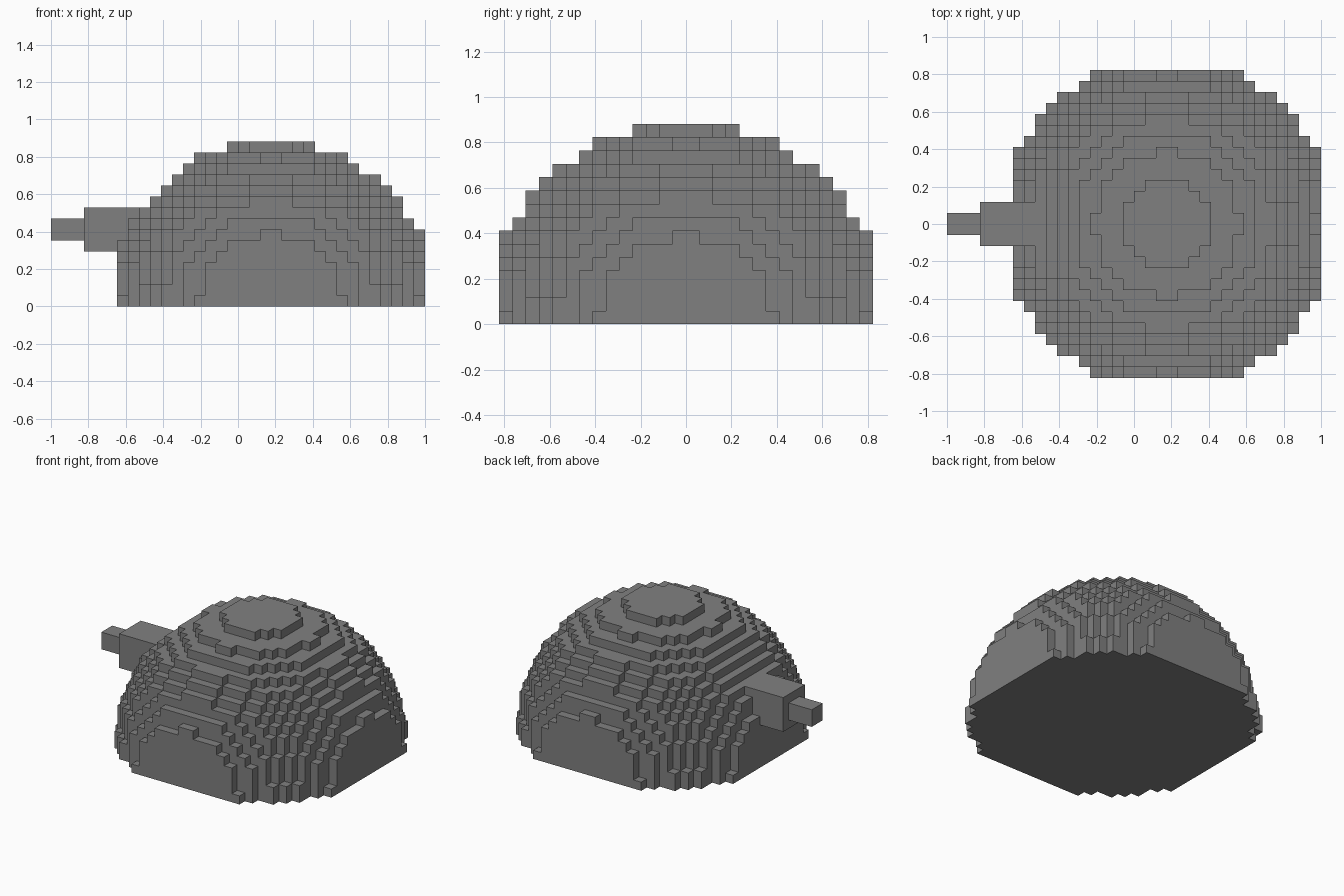
import bpy
import bmesh
from mathutils import Vector

if "Cube" in bpy.data.objects:
    bpy.data.objects.remove(bpy.data.objects["Cube"], do_unlink=True)

U = 2 / 34          # edge of one block
R, CLIP = 15, 14    # dome radius and flattened side limit, in blocks
CX = 3              # dome centre along x, in blocks

grey = bpy.data.materials.new("Stone grey")
grey.use_nodes = True
colour = (0.216, 0.216, 0.216, 1)
grey.diffuse_color = colour
grey.node_tree.nodes["Principled BSDF"].inputs["Base Color"].default_value = colour


def finish(name, bm):
    mesh = bpy.data.meshes.new(name)
    bm.to_mesh(mesh)
    bm.free()
    mesh.materials.append(grey)
    obj = bpy.data.objects.new(name, mesh)
    bpy.context.collection.objects.link(obj)
    return obj


def solid(i, j, k):
    """True where block (i, j, k), counted from the dome centre, is filled."""
    if not (-CLIP <= i < CLIP and -CLIP <= j < CLIP and 0 <= k < R):
        return False
    x, y, z = i + 0.5, j + 0.5, k + 0.5
    if x < 0 and abs(y) < 2 and 9 <= k <= 11:
        y = 2.5     # shallow recess above the barrel
    return x * x + y * y + z * z <= R * R


# Dome: the outer skin of a blocky hemisphere
bm = bmesh.new()
corners = {}


def corner(p):
    key = tuple(round(c) for c in p)
    if key not in corners:
        corners[key] = bm.verts.new(((key[0] + CX) * U, key[1] * U, key[2] * U))
    return corners[key]


axes = [Vector(a) for a in ((1, 0, 0), (0, 1, 0), (0, 0, 1))]
for i in range(-CLIP, CLIP):
    for j in range(-CLIP, CLIP):
        for k in range(R):
            if not solid(i, j, k):
                continue
            for n in range(3):
                for s in (1, -1):
                    d = axes[n] * s
                    if solid(i + int(d.x), j + int(d.y), k + int(d.z)):
                        continue
                    u, v = axes[(n + 1) % 3], axes[(n + 2) % 3]
                    p = Vector((i, j, k)) + (axes[n] if s > 0 else Vector())
                    loop = [p, p + u, p + u + v, p + v]
                    bm.faces.new([corner(q) for q in loop[::s]])
finish("dome", bm)


# Barrel: a thick sleeve and a thinner muzzle
def box(name, low, high):
    bm = bmesh.new()
    bmesh.ops.create_cube(bm, size=1)
    low, high = Vector(low) * U, Vector(high) * U
    bmesh.ops.scale(bm, vec=high - low, verts=bm.verts)
    bmesh.ops.translate(bm, vec=(low + high) / 2, verts=bm.verts)
    return finish(name, bm)


box("barrel_sleeve", (-14, -2, 5), (-9, 2, 9))
box("barrel_muzzle", (-17, -1, 6), (-14, 1, 8))
